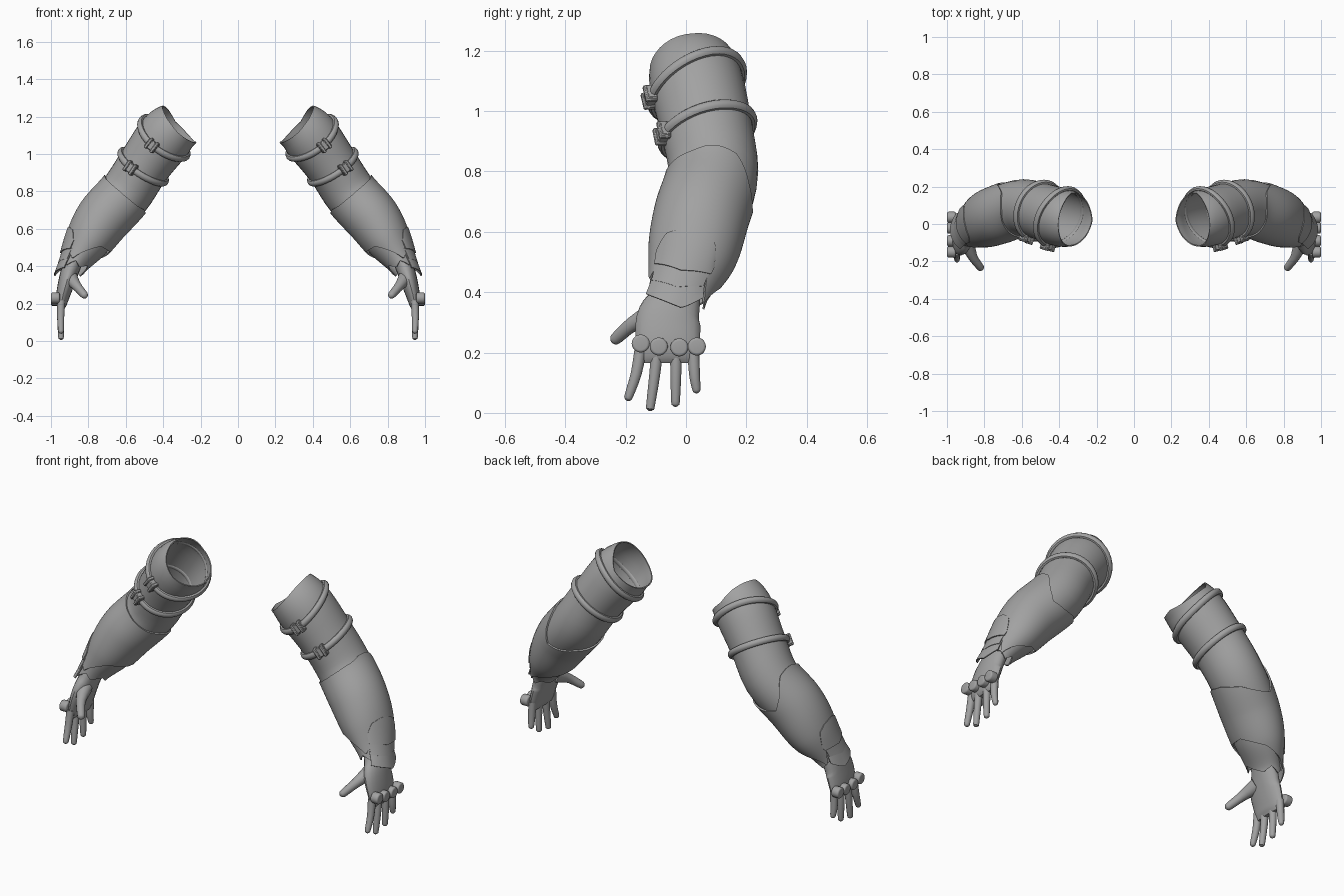
import bpy, bmesh, math
from math import sin, cos, radians, pi
from mathutils import Vector, Matrix

if "Cube" in bpy.data.objects:
    bpy.data.objects.remove(bpy.data.objects["Cube"])

grey = bpy.data.materials.new("plain grey")
grey.use_nodes = True
grey.diffuse_color = (0.36, 0.36, 0.36, 1)
grey.node_tree.nodes["Principled BSDF"].inputs["Base Color"].default_value = (0.36, 0.36, 0.36, 1)

# Arm centre line, shoulder to hand: x, y, z, outer half width, front-back half width
ARM = [(.316, .02, 1.157, .131, .138), (.39, .035, 1.09, .149, .153),
       (.505, .07, .935, .138, .148), (.6, .09, .79, .138, .146),
       (.72, .052, .655, .134, .146), (.805, .02, .525, .11, .134),
       (.882, -.024, .4, .063, .092), (.915, -.05, .3, .05, .09)]


def sample(path, t):
    """Smooth interpolation through the stations of a path."""
    i = min(max(int(t), 0), len(path) - 2)
    u = t - i
    get = lambda k: Vector(path[min(max(k, 0), len(path) - 1)])
    p, q, r, s = (get(i + k) for k in (-1, 0, 1, 2))
    return q + (r - p) * (u / 2) + (2 * p - 5 * q + 4 * r - s) * (u * u / 2) + (3 * (q - r) + s - p) * (u ** 3 / 2)


def frame(path, t, angle):
    """Centre, axis, and surface offset; angle 0 is outward, 90 is the back."""
    c = sample(path, t)
    axis = (sample(path, t + .05) - sample(path, t - .05)).xyz.normalized()
    out = axis.cross(Vector((0, 1, 0))).normalized()
    back = out.cross(axis)
    return Vector(c[:3]), axis, out * (c[3] * cos(angle)) + back * (c[4] * sin(angle))


def keyed(keys, deg):
    """Linear interpolation of an edge given as (angle, value) pairs."""
    if not isinstance(keys, list):
        return keys
    for (a, u), (b, v) in zip(keys, keys[1:]):
        if a <= deg <= b:
            return u + (v - u) * (deg - a) / (b - a)
    return keys[-1][1]


def finish(name, bm, thick=0):
    """Turn a bmesh into a shaded pair mirrored over the body centre."""
    bmesh.ops.recalc_face_normals(bm, faces=bm.faces)
    me = bpy.data.meshes.new(name)
    bm.to_mesh(me)
    bm.free()
    me.materials.append(grey)
    ob = bpy.data.objects.new(name, me)
    bpy.context.collection.objects.link(ob)
    bpy.ops.object.select_all(action='DESELECT')
    ob.select_set(True)
    bpy.context.view_layer.objects.active = ob
    if thick:
        mod = ob.modifiers.new("thickness", 'SOLIDIFY')
        mod.thickness = thick
        mod.offset = 0
        bpy.ops.object.modifier_apply(modifier=mod.name)
    mod = ob.modifiers.new("mirror", 'MIRROR')
    mod.use_mirror_merge = False
    bpy.ops.object.modifier_apply(modifier=mod.name)
    bpy.ops.object.shade_smooth_by_angle(angle=radians(40))


def grid(bm, rows, close):
    vs = [[bm.verts.new(p) for p in row] for row in rows]
    for r, s in zip(vs, vs[1:]):
        n = len(r)
        for j in range(n if close else n - 1):
            k = (j + 1) % n
            bm.faces.new((r[j], r[k], s[k], s[j]))
    return vs


def shell(name, top, bottom, lift=0, flare=0, span=(-180, 180), n=36, m=14, thick=.006):
    """Sheet wrapped on the arm between two edges."""
    bm = bmesh.new()
    full = span[1] - span[0] == 360
    rows = []
    for i in range(m + 1):
        f = i / m
        row = []
        for j in range(n if full else n + 1):
            deg = span[0] + (span[1] - span[0]) * j / n
            t0, t1 = keyed(top, deg), keyed(bottom, deg)
            c, axis, r = frame(ARM, t0 + (t1 - t0) * f, radians(deg))
            row.append(c + r + r.normalized() * (lift + flare * f))
        rows.append(row)
    grid(bm, rows, full)
    finish(name, bm, thick)


def limb(name, path, steps=4, n=14):
    """Closed rounded loft for hand and fingers."""
    bm = bmesh.new()
    rows = []
    count = (len(path) - 1) * steps
    for i in range(count + 1):
        row = []
        for j in range(n):
            c, axis, r = frame(path, i / steps, 2 * pi * j / n)
            row.append(c + r)
        rows.append(row)
    vs = grid(bm, rows, True)
    bm.faces.new(vs[0])
    bm.faces.new(vs[-1])
    finish(name, bm)


def finger(name, base, bend, tip, r, knuckle):
    b, k, e = Vector(base), Vector(bend), Vector(tip)
    d = (e - k).normalized()
    pts = [(b, knuckle), (k, r), (e - d * r, r * .8), (e - d * r * .3, r * .6), (e, r * .15)]
    limb(name, [(*p, w, w) for p, w in pts], 3, 10)


def strap(name, t, tilt, angle):
    """Round strap around the sleeve with a buckle at the front."""
    bm = bmesh.new()
    rows = []
    for i in range(41):
        a = 2 * pi * i / 40
        c, axis, r = frame(ARM, t - tilt * sin(a), a)
        u = r.normalized()
        rows.append([c + r + u * (.008 + .015 * cos(p)) + axis * (.018 * sin(p))
                     for p in (2 * pi * k / 10 for k in range(10))])
    grid(bm, rows, True)
    bmesh.ops.remove_doubles(bm, verts=bm.verts, dist=.0001)
    finish(name, bm)
    # Buckle: a low block with two raised bars
    a = radians(angle)
    c, axis, r = frame(ARM, t - tilt * sin(a), a)
    u = r.normalized()
    side = u.cross(axis).normalized()
    rot = Matrix((side, axis, u)).transposed().to_4x4()
    bm = bmesh.new()
    for dx, h, sx, sy, sz in ((0, .014, .062, .05, .034), (-.02, .018, .018, .064, .04),
                              (.02, .018, .018, .064, .04)):
        pos = c + r + u * h + side * dx
        bmesh.ops.create_cube(bm, size=1, matrix=Matrix.Translation(pos) @ rot @ Matrix.Diagonal((sx, sy, sz, 1)))
    bmesh.ops.bevel(bm, geom=bm.edges[:], offset=.004, segments=1, affect='EDGES')
    finish(name + "_buckle", bm)


# Upper sleeve with an uneven open rim, and its two straps
shell("upper_sleeve",
      [(-180, -.04), (-140, .02), (-100, .2), (-60, .22), (-25, .1), (0, .02), (40, .12), (80, .35), (120, .18),
       (180, -.04)],
      [(-180, 3.6), (-60, 3.5), (0, 3.3), (90, 3.95), (180, 3.6)])
strap("upper_strap", 1.04, .24, -80)
strap("lower_strap", 2.02, .1, -70)

# Forearm guard: peak over the elbow, scoop at the back, notched hem around the wrist plate
shell("forearm_guard",
      [(-180, 3.1), (-150, 3.08), (-120, 3.18), (-90, 3.22), (-60, 3.2), (-30, 3.1), (-8, 2.93), (10, 2.95),
       (30, 3.05), (60, 3.45), (85, 3.66), (110, 3.5), (140, 3.25), (180, 3.1)],
      [(-180, 4.85), (-125, 5.05), (-100, 5.5), (-72, 5.95), (-50, 5.75), (-35, 5.2), (0, 5.05), (30, 5.2),
       (45, 5.7), (64, 6.2), (90, 5.7), (130, 5.2), (180, 4.85)], lift=.008, flare=.004, n=72, m=20, thick=.008)

# Inner cuff with a ragged hem
shell("inner_cuff", 4.6,
      [(-180, 6.0), (-150, 5.8), (-120, 6.1), (-90, 5.95), (-60, 6.2), (0, 6.2), (60, 6.1),
       (90, 6.3), (120, 5.95), (150, 6.2), (180, 6.0)], lift=-.004, flare=.01, n=48)

# Wrist plate: a rounded top piece over two close-fitting lower pieces
shell("wrist_plate_top", [(-50, 5.4), (-34, 5.03), (-12, 4.9), (14, 4.9), (32, 5.03), (46, 5.45)],
      [(-50, 5.68), (0, 5.78), (46, 5.6)], lift=.017, flare=.004, span=(-50, 46), n=24, m=8)
shell("wrist_plate_middle", 5.5, [(-54, 6.02), (0, 6.12), (44, 5.9)],
      lift=.012, flare=.006, span=(-54, 44), n=20, m=6)
shell("wrist_plate_lower", 5.8, [(-58, 6.35), (0, 6.55), (12, 6.58), (48, 6.15)],
      lift=.01, flare=.016, span=(-58, 48), n=20, m=6)

# Hand
limb("hand", [(.875, -.025, .44, .05, .072), (.9, -.04, .37, .048, .088), (.918, -.058, .31, .044, .106),
              (.938, -.06, .235, .036, .106), (.944, -.06, .19, .026, .1), (.944, -.06, .165, .012, .09)], 4, 20)
FINGERS = [("index", -.15, -.195, .04), ("middle", -.095, -.12, .006),
           ("ring", -.033, -.035, .02), ("little", .024, .036, .065)]
for name, y, ytip, ztip in FINGERS:
    finger(name + "_finger", (.945, y, .215), (.948, (y * 2 + ytip) / 3, .13), (.946, ytip, ztip), .019, .021)
finger("thumb", (.895, -.095, .335), (.863, -.175, .295), (.812, -.245, .235), .026, .042)

# Rounded studs over the knuckles
for name, y, z in (("index", -.15, .23), ("middle", -.09, .22), ("ring", -.022, .217), ("little", .036, .22)):
    bm = bmesh.new()
    place = Matrix.Translation((.976, y, z)) @ Matrix.Rotation(radians(90), 4, 'Y')
    bmesh.ops.create_cone(bm, cap_ends=True, segments=20, radius1=.03, radius2=.03, depth=.046, matrix=place)
    rims = [e for e in bm.edges if abs(e.verts[0].co.x - e.verts[1].co.x) < .001]
    bmesh.ops.bevel(bm, geom=rims, offset=.009, segments=4, profile=.5, affect='EDGES')
    finish(name + "_knuckle_stud", bm)
